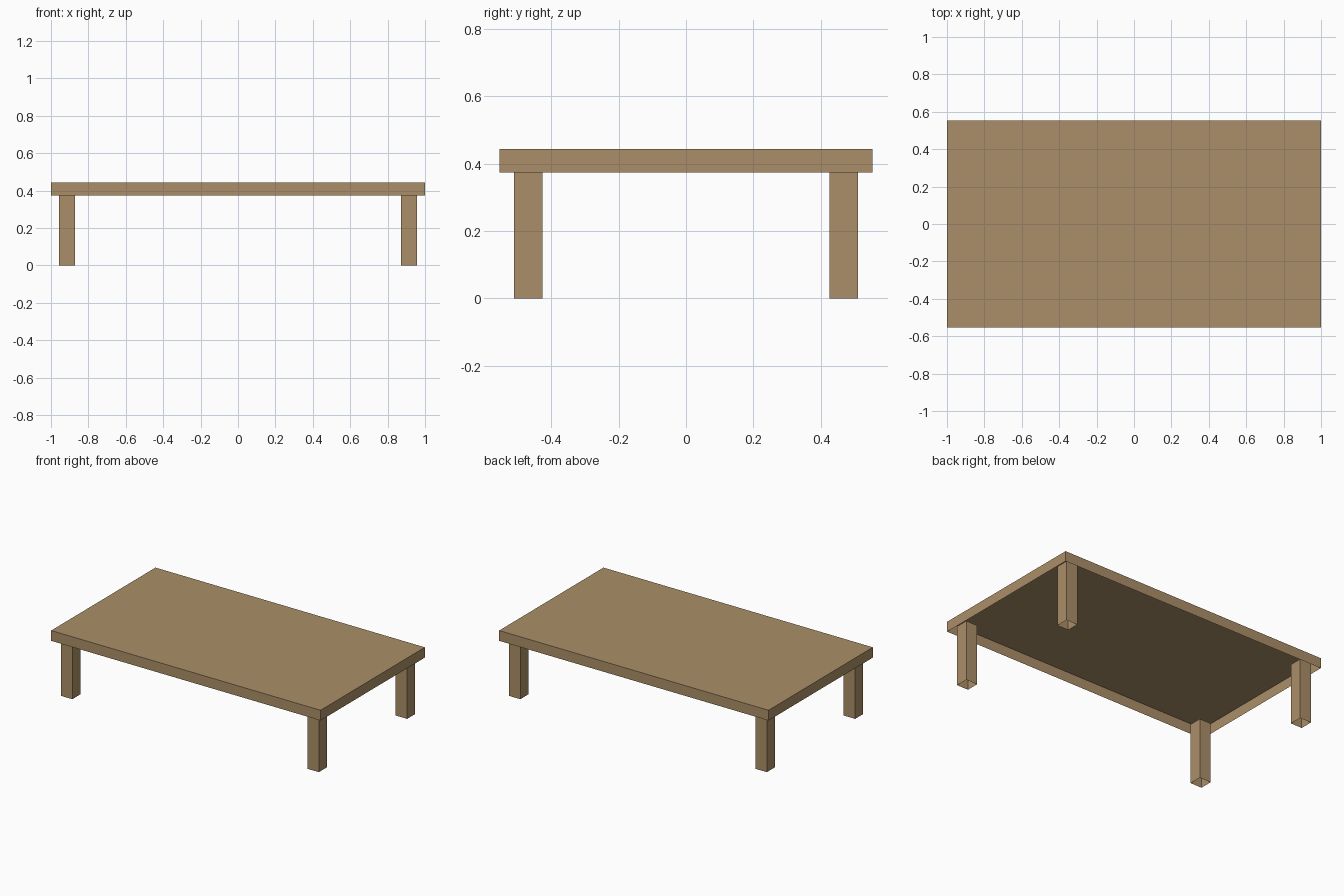
import bpy, bmesh
from mathutils import Matrix, Vector

if "Cube" in bpy.data.objects:
    bpy.data.objects.remove(bpy.data.objects["Cube"])

wood = bpy.data.materials.new("light wood")
wood.diffuse_color = (0.407, 0.275, 0.138, 1)
wood.use_nodes = True
wood.node_tree.nodes["Principled BSDF"].inputs["Base Color"].default_value = wood.diffuse_color


def open_box(name, lo, hi, open_top=False):
    """Box shell without a bottom, optionally without a top."""
    lo, hi = Vector(lo), Vector(hi)
    bm = bmesh.new()
    bmesh.ops.create_cube(bm, size=1, matrix=Matrix.Translation((lo + hi) / 2)
                          @ Matrix.Diagonal((*(hi - lo), 1)))
    bm.normal_update()
    gone = [f for f in bm.faces if f.normal.z < -0.5 or (open_top and f.normal.z > 0.5)]
    bmesh.ops.delete(bm, geom=gone, context='FACES_ONLY')
    mesh = bpy.data.meshes.new(name)
    bm.to_mesh(mesh)
    bm.free()
    mesh.materials.append(wood)
    obj = bpy.data.objects.new(name, mesh)
    bpy.context.collection.objects.link(obj)
    return obj


# Table top: hollow from below
open_box("table_top", (-1, -0.553, 0.374), (1, 0.553, 0.443))

# Legs: hollow square posts reaching up inside the top
for fb, sy in (("front", -1), ("back", 1)):
    for lr, sx in (("left", -1), ("right", 1)):
        cx, cy, h = sx * 0.915, sy * 0.468, 0.0425
        open_box(f"{fb}_{lr}_leg", (cx - h, cy - h, 0), (cx + h, cy + h, 0.408), open_top=True)
